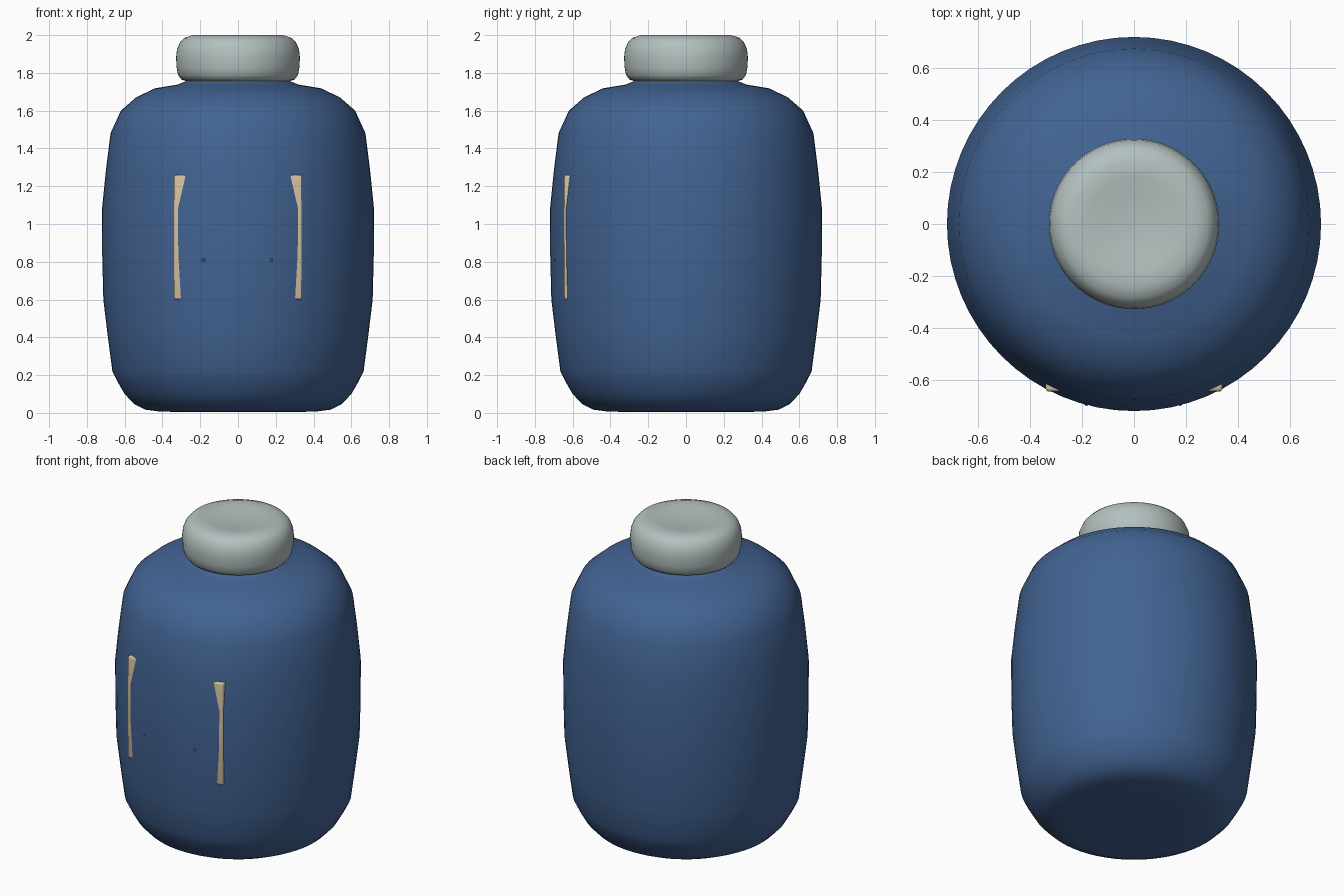
import bpy, bmesh, math

if "Cube" in bpy.data.objects:
    bpy.data.objects.remove(bpy.data.objects["Cube"])


def material(name, rgb):
    m = bpy.data.materials.new(name)
    m.diffuse_color = (*rgb, 1)
    m.use_nodes = True
    m.node_tree.nodes["Principled BSDF"].inputs["Base Color"].default_value = m.diffuse_color
    return m


def add_object(name, bm, mat):
    bmesh.ops.recalc_face_normals(bm, faces=bm.faces)
    me = bpy.data.meshes.new(name)
    bm.to_mesh(me)
    bm.free()
    for p in me.polygons:
        p.use_smooth = True
    me.materials.append(mat)
    ob = bpy.data.objects.new(name, me)
    bpy.context.collection.objects.link(ob)
    return ob


def lathe(name, profile, mat, n=64):
    """Revolve (radius, height) points; the ends lie on the axis."""
    bm = bmesh.new()
    verts = [bm.verts.new((r, 0, z)) for r, z in profile]
    edges = [bm.edges.new(p) for p in zip(verts, verts[1:])]
    bmesh.ops.spin(bm, geom=verts + edges, axis=(0, 0, 1), cent=(0, 0, 0),
                   steps=n, angle=math.tau)
    bmesh.ops.remove_doubles(bm, verts=bm.verts, dist=1e-4)
    return add_object(name, bm, mat)


blue = material("blue", (0.055, 0.125, 0.29))
grey = material("pale_grey", (0.45, 0.53, 0.52))
tan = material("tan", (0.65, 0.53, 0.35))

# Jar body with rounded base and shoulder, rising to a short neck
lathe("jar_body", [
    (0, 0.004), (0.30, 0.004), (0.42, 0.008), (0.49, 0.017), (0.55, 0.047),
    (0.60, 0.10), (0.635, 0.16), (0.665, 0.22), (0.69, 0.41), (0.713, 0.60),
    (0.719, 0.84), (0.72, 1.08), (0.70, 1.28), (0.675, 1.48), (0.62, 1.60),
    (0.54, 1.67), (0.44, 1.718), (0.32, 1.738), (0.265, 1.76), (0.25, 1.79),
    (0, 1.79)], blue)

# Rounded lid with a slightly dished top
lathe("lid", [
    (0, 1.755), (0.27, 1.755), (0.30, 1.765), (0.318, 1.79), (0.325, 1.83),
    (0.328, 1.88), (0.323, 1.925), (0.308, 1.96), (0.285, 1.985),
    (0.24, 2.0), (0.18, 1.997), (0.10, 1.985), (0, 1.98)], grey)

# Label slab sunk into the body so only its side edges show
bm = bmesh.new()
bmesh.ops.create_cube(bm, size=1)
for v in bm.verts:
    v.co = (v.co.x * 0.68, v.co.y * 0.05 - 0.62, v.co.z * 0.66 + 0.93)
label = add_object("label", bm, tan)
bevel = label.modifiers.new("rounded_edges", "BEVEL")
bevel.width = 0.012
bevel.segments = 3

# Two tiny bumps barely breaking the front surface
bm = bmesh.new()
for x in (-0.183, 0.177):
    made = bmesh.ops.create_icosphere(bm, subdivisions=2, radius=0.01)
    bmesh.ops.translate(bm, verts=made["verts"], vec=(x, -0.69, 0.81))
add_object("front_bumps", bm, blue)

bpy.context.view_layer.update()
